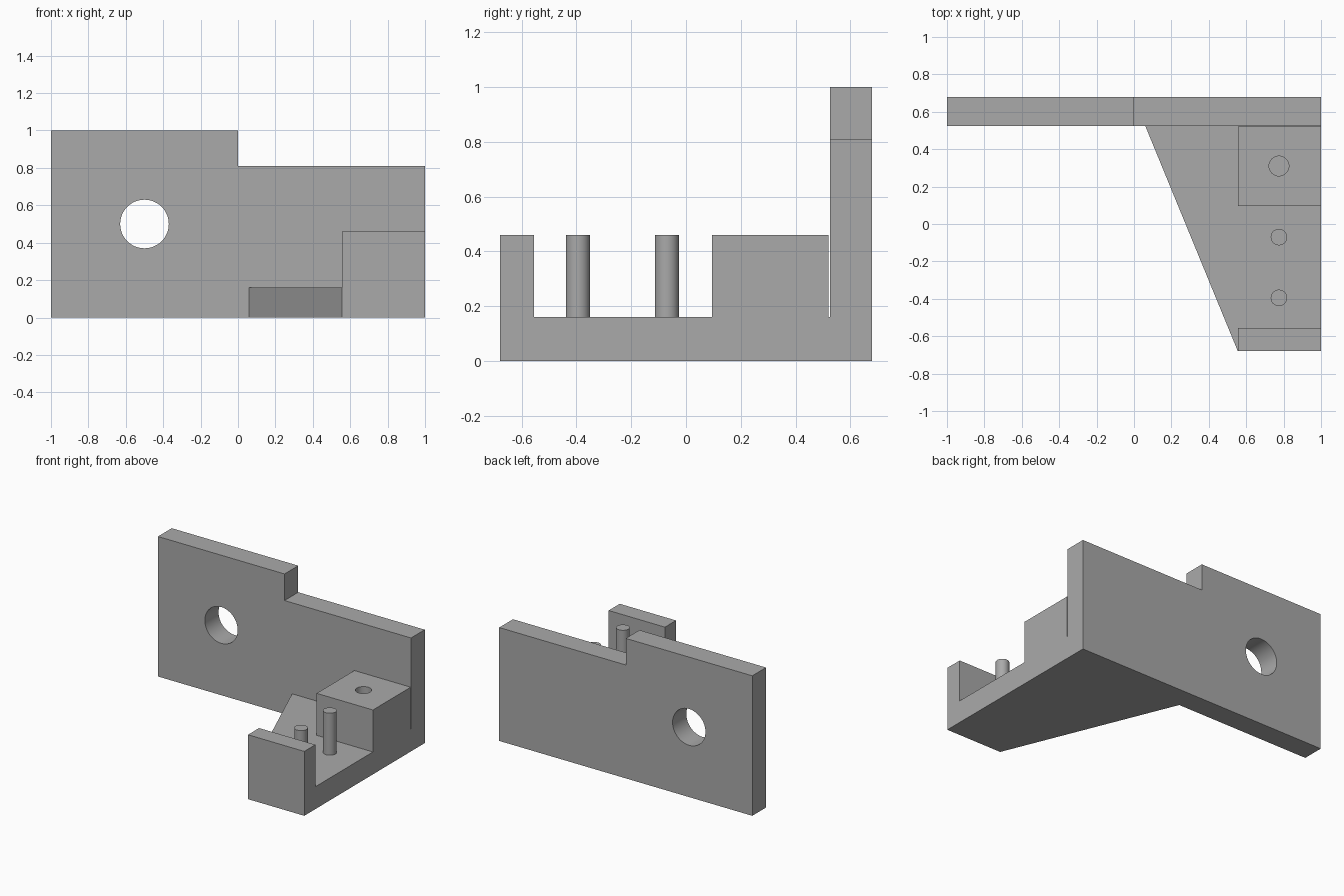
import bpy
import bmesh
from math import pi
from mathutils import Matrix, Vector

if "Cube" in bpy.data.objects:
    bpy.data.objects.remove(bpy.data.objects["Cube"], do_unlink=True)

BACK, FRONT = 0.68, -0.68      # depth limits
PLATE = 0.525                  # front face of the upright plate
FLOOR, TOP = 0.16, 0.46        # slab thickness, block height
INNER = 0.555                  # inner side of the blocks
PIN_X = 0.775

grey = bpy.data.materials.new("plain grey")
grey.use_nodes = True
colour = (0.4, 0.4, 0.4, 1)
grey.diffuse_color = colour
grey.node_tree.nodes["Principled BSDF"].inputs["Base Color"].default_value = colour


def make_object(name, bm):
    bmesh.ops.recalc_face_normals(bm, faces=bm.faces)
    mesh = bpy.data.meshes.new(name)
    bm.to_mesh(mesh)
    bm.free()
    mesh.materials.append(grey)
    obj = bpy.data.objects.new(name, mesh)
    bpy.context.collection.objects.link(obj)
    return obj


def extrude(name, points, axis, start, end):
    """Extrude a 2D outline along the given axis (0=x, 1=y, 2=z)."""
    bm = bmesh.new()
    verts = []
    for p in points:
        co = list(p)
        co.insert(axis, start)
        verts.append(bm.verts.new(co))
    face = bm.faces.new(verts)
    result = bmesh.ops.extrude_face_region(bm, geom=[face], use_keep_orig=True)
    shift = Vector((0, 0, 0))
    shift[axis] = end - start
    moved = [v for v in result["geom"] if isinstance(v, bmesh.types.BMVert)]
    bmesh.ops.translate(bm, verts=moved, vec=shift)
    return make_object(name, bm)


def cylinder(name, centre, radius, length, rotation=Matrix()):
    bm = bmesh.new()
    bmesh.ops.create_cone(bm, cap_ends=True, segments=48, radius1=radius,
                          radius2=radius, depth=length,
                          matrix=Matrix.Translation(centre) @ rotation)
    return make_object(name, bm)


def combine(target, tool, operation):
    mod = target.modifiers.new(operation.lower(), "BOOLEAN")
    mod.operation, mod.object, mod.solver = operation, tool, "EXACT"
    bpy.context.view_layer.objects.active = target
    bpy.ops.object.modifier_apply(modifier=mod.name)
    bpy.data.objects.remove(tool, do_unlink=True)


# Upright plate with a stepped top edge
bracket = extrude("bracket", [(-1, 0), (1, 0), (1, 0.81), (0, 0.81), (0, 1), (-1, 1)],
                  1, PLATE, BACK)

# Tapered floor slab
slab = extrude("floor_slab", [(0.06, PLATE), (0.06, 0.6), (1, 0.6), (1, FRONT), (INNER, FRONT)],
               2, 0, FLOOR)
combine(bracket, slab, "UNION")

# Front wall and rear block
for name, y0, y1 in (("front_wall", FRONT, -0.555), ("rear_block", 0.095, PLATE - 0.004)):
    block = extrude(name, [(y0, 0.05), (y1, 0.05), (y1, TOP), (y0, TOP)], 0, INNER, 1)
    combine(bracket, block, "UNION")

# Bolt hole through the plate, blind hole in the rear block
bolt = cylinder("bolt_hole", (-0.5, 0.6, 0.5), 0.13, 0.5, Matrix.Rotation(pi / 2, 4, "X"))
combine(bracket, bolt, "DIFFERENCE")
blind = cylinder("blind_hole", (PIN_X, 0.31, TOP), 0.053, 2 * (TOP - FLOOR))
combine(bracket, blind, "DIFFERENCE")

# Two locating pins
for y in (-0.07, -0.395):
    pin = cylinder("locating_pin", (PIN_X, y, (0.1 + TOP) / 2), 0.044, TOP - 0.1)
    combine(bracket, pin, "UNION")

# Smooth the round walls, keep the edges sharp
bpy.ops.object.select_all(action="DESELECT")
bracket.select_set(True)
bpy.context.view_layer.objects.active = bracket
bpy.ops.object.shade_smooth_by_angle(angle=pi / 6)
